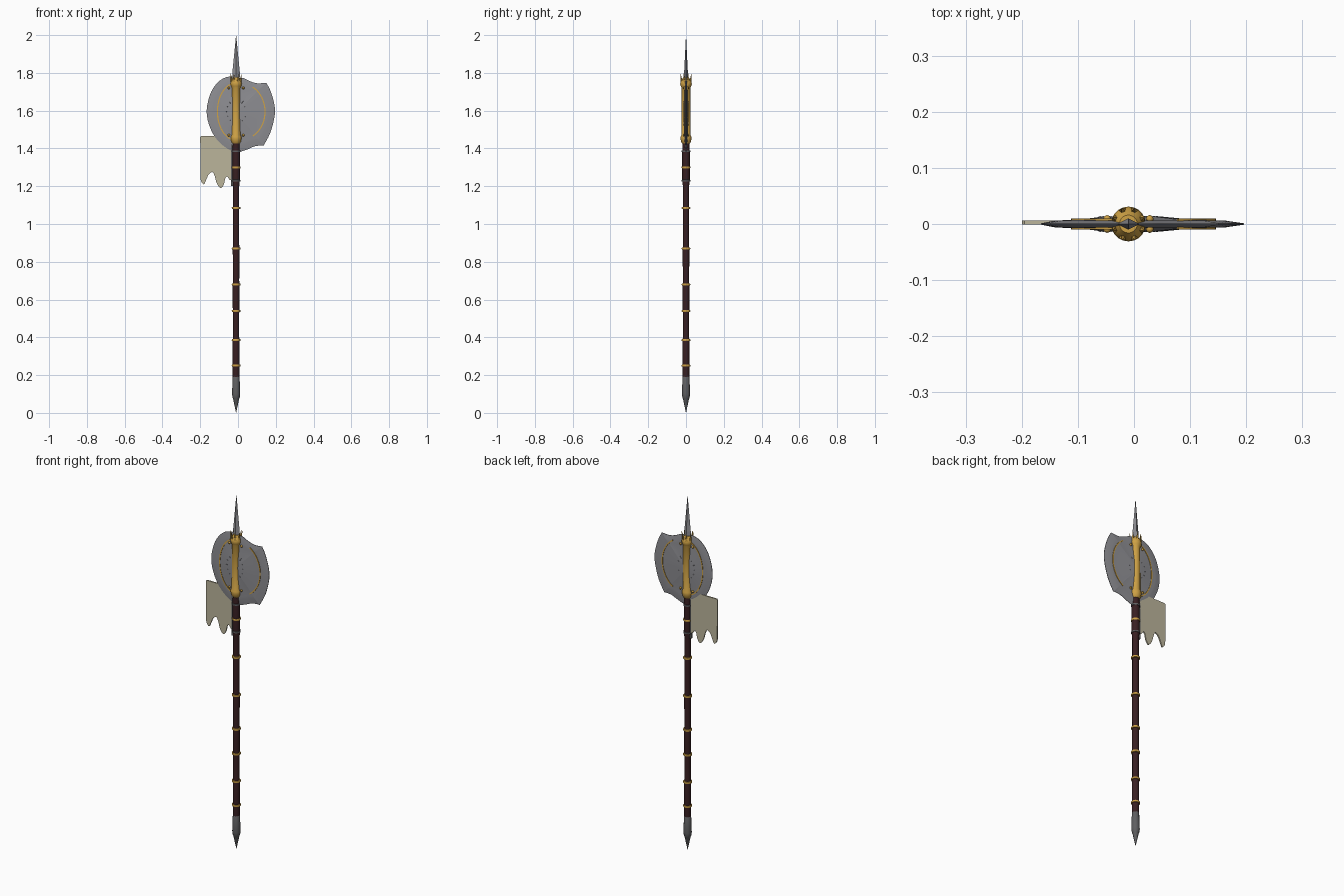
import bpy, bmesh, math
from mathutils import Vector

if "Cube" in bpy.data.objects:
    bpy.data.objects.remove(bpy.data.objects["Cube"])

CX = -0.01  # shaft axis

def mat(name, r, g, b):
    m = bpy.data.materials.new(name)
    m.diffuse_color = (r, g, b, 1)
    m.use_nodes = True
    m.node_tree.nodes["Principled BSDF"].inputs["Base Color"].default_value = m.diffuse_color
    return m

STEEL = mat("blade steel", 0.27, 0.27, 0.29)
DARK = mat("dark steel", 0.115, 0.115, 0.12)
GOLD = mat("gold", 0.62, 0.36, 0.06)
WOOD = mat("dark red wood", 0.04, 0.014, 0.016)
CLOTH = mat("faded cloth", 0.50, 0.46, 0.33)

def finish(name, bm, material, smooth=True, angle=35):
    bmesh.ops.recalc_face_normals(bm, faces=bm.faces[:])
    me = bpy.data.meshes.new(name)
    bm.to_mesh(me)
    bm.free()
    ob = bpy.data.objects.new(name, me)
    bpy.context.collection.objects.link(ob)
    me.materials.append(material)
    if smooth:
        bpy.ops.object.select_all(action='DESELECT')
        ob.select_set(True)
        bpy.context.view_layer.objects.active = ob
        bpy.ops.object.shade_smooth_by_angle(angle=math.radians(angle))
    return ob

def lathe(name, prof, material, n=16, sx=1, sy=1):
    """Spin (radius, z) pairs round the shaft axis."""
    bm = bmesh.new()
    rings = []
    for r, z in prof:
        r = max(r, 0.0003)
        rings.append([bm.verts.new((CX + sx * r * math.cos(2 * math.pi * i / n),
                                    sy * r * math.sin(2 * math.pi * i / n), z)) for i in range(n)])
    for a, b in zip(rings, rings[1:]):
        for i in range(n):
            j = (i + 1) % n
            bm.faces.new((a[i], a[j], b[j], b[i]))
    bm.faces.new(rings[0])
    bm.faces.new(rings[-1])
    return finish(name, bm, material, n > 4)

def curve(pts, closed=True, steps=3):
    """Catmull-Rom smoothing of 2D points."""
    out, n = [], len(pts)
    for i in range(n if closed else n - 1):
        g = (lambda k: Vector(pts[k % n])) if closed else (lambda k: Vector(pts[min(max(k, 0), n - 1)]))
        a, b, c, d = g(i - 1), g(i), g(i + 1), g(i + 2)
        for s in range(steps):
            t = s / steps
            out.append(0.5 * (2 * b + (c - a) * t + (2 * a - 5 * b + 4 * c - d) * t * t
                              + (3 * b - a - 3 * c + d) * t ** 3))
    if not closed:
        out.append(Vector(pts[-1]))
    return out

def plate(name, pts, y0, y1, material):
    """Flat plate from an (x, z) outline."""
    bm = bmesh.new()
    a = [bm.verts.new((p[0], y0, p[1])) for p in pts]
    b = [bm.verts.new((p[0], y1, p[1])) for p in pts]
    bm.faces.new(a)
    bm.faces.new(b[::-1])
    for i in range(len(pts)):
        j = (i + 1) % len(pts)
        bm.faces.new((a[i], b[i], b[j], a[j]))
    return finish(name, bm, material, True, 30)

# Shaft
lathe("shaft", [(0.017, 0.18), (0.0185, 0.20), (0.0185, 0.38), (0.0165, 0.40), (0.0165, 0.53),
                (0.018, 0.56), (0.018, 0.67), (0.0165, 0.70), (0.018, 0.86), (0.0165, 0.89),
                (0.0165, 1.08), (0.0165, 1.20), (0.020, 1.23), (0.020, 1.38), (0.018, 1.45)], WOOD)

# Foot spike
lathe("foot_cap", [(0.0, 0.0), (0.016, 0.075), (0.019, 0.08), (0.0215, 0.10), (0.0185, 0.19), (0.016, 0.195)],
      DARK, 12)

# Shaft rings
for k, z in enumerate((0.25, 0.385, 0.54, 0.68, 0.87, 1.085, 1.30)):
    lathe("shaft_ring_%d" % k, [(0.017, z - 0.006), (0.022, z - 0.005), (0.0235, z),
                                (0.022, z + 0.005), (0.017, z + 0.006)], GOLD)
for k, z in enumerate((1.23, 1.385)):
    lathe("dark_ring_%d" % k, [(0.018, z - 0.005), (0.0225, z - 0.004), (0.0225, z + 0.004), (0.018, z + 0.005)], DARK)

# Steel strap holding the cloth to the shaft
plate("cloth_strap", [(-0.036, 1.20), (-0.024, 1.20), (-0.024, 1.44), (-0.036, 1.44)], -0.006, 0.006, DARK)

# Gold socket
lathe("socket", [(0.019, 1.425), (0.026, 1.435), (0.029, 1.45), (0.029, 1.462), (0.024, 1.472), (0.0235, 1.60),
                 (0.023, 1.72), (0.028, 1.73), (0.031, 1.742), (0.028, 1.755), (0.022, 1.765), (0.016, 1.775)], GOLD, 20)

# Crown of prongs
bm = bmesh.new()
for k in range(8):
    a = 2 * math.pi * (k + 0.5) / 8
    def at(r, da, z):
        return bm.verts.new((CX + r * math.cos(a + da), r * math.sin(a + da), z))
    base = [at(0.020, -0.25, 1.745), at(0.029, -0.25, 1.745), at(0.029, 0.25, 1.745), at(0.020, 0.25, 1.745)]
    tip = at(0.031, 0, 1.798)
    bm.faces.new(base)
    for i in range(4):
        bm.faces.new((base[i], base[(i + 1) % 4], tip))
finish("crown_prongs", bm, GOLD, False)

# Top spike, diamond section
lathe("top_spike", [(0.018, 1.74), (0.020, 1.80), (0.012, 1.88), (0.0, 2.0)], STEEL, 4, 1, 0.5)

# Double axe head: rings shrinking to the centre, thicker inward
outline = [(-0.01, 1.775), (-0.035, 1.782), (-0.08, 1.77), (-0.12, 1.735), (-0.15, 1.68), (-0.166, 1.60),
           (-0.155, 1.53), (-0.125, 1.465), (-0.085, 1.42), (-0.04, 1.39), (0.0, 1.38), (0.05, 1.395),
           (0.09, 1.412), (0.133, 1.416), (0.137, 1.418), (0.17, 1.48), (0.19, 1.55), (0.196, 1.60), (0.189, 1.65),
           (0.17, 1.71), (0.151, 1.745), (0.147, 1.747), (0.10, 1.745), (0.06, 1.757), (0.03, 1.772)]
edge = curve(outline)
bm = bmesh.new()
c = Vector((CX, 1.59))
loops = []
for t, y in ((0.3, 0.013), (0.55, 0.008), (0.78, 0.0065), (0.84, 0.006), (1.0, 0.0012)):
    loops.append([[bm.verts.new((c.x + (p.x - c.x) * t, s * y, c.y + (p.y - c.y) * t)) for p in edge] for s in (-1, 1)])
n = len(edge)
for s in (0, 1):
    mid = bm.verts.new((c.x, (2 * s - 1) * 0.015, c.y))
    for i in range(n):
        j = (i + 1) % n
        bm.faces.new((mid, loops[0][s][i], loops[0][s][j]))
        for a, b in zip(loops, loops[1:]):
            bm.faces.new((a[s][i], a[s][j], b[s][j], b[s][i]))
for i in range(n):
    j = (i + 1) % n
    bm.faces.new((loops[-1][0][i], loops[-1][0][j], loops[-1][1][j], loops[-1][1][i]))
finish("axe_head", bm, STEEL, True, 25)

# Gold trim arcs on each blade, passing through to the back
def arc(cx, rx, rz, a0, a1):
    ang = [math.radians(a0 + (a1 - a0) * i / 20) for i in range(21)]
    outer = [(cx + rx * math.cos(a), 1.595 + rz * math.sin(a)) for a in ang]
    inner = [(cx + (rx - 0.006) * math.cos(a), 1.595 + (rz - 0.006) * math.sin(a)) for a in ang]
    return outer + inner[::-1]

plate("left_trim", arc(CX, 0.102, 0.155, 105, 255), -0.0095, 0.0095, GOLD)
plate("right_trim", arc(0.02, 0.126, 0.15, -62, 62), -0.0095, 0.0095, GOLD)

# Raised steel thorns radiating over the blades, front and back
bm = bmesh.new()
for side, reach in ((-1, 0.082), (1, 0.115)):
    for deg in (-52, -26, 0, 26, 52):
        a = math.radians(deg)
        d = Vector((side * math.cos(a), 0, 1.15 * math.sin(a)))
        w = Vector((-d.z, 0, d.x)) * 0.011
        o = Vector((CX, 0, 1.595))
        ring = [bm.verts.new(o + d * 0.02), bm.verts.new(o + d * 0.05 + w),
                bm.verts.new(o + d * reach), bm.verts.new(o + d * 0.05 - w)]
        for s in (-1, 1):
            peak = bm.verts.new(o + d * 0.05 + Vector((0, s * 0.0145, 0)))
            for i in range(4):
                bm.faces.new((ring[i], ring[(i + 1) % 4], peak))
finish("blade_thorns", bm, STEEL, False)

# Small gold studs beside the socket
bm = bmesh.new()
for x in (-0.048, 0.028):
    for z in (1.47, 1.72):
        for s in (-1, 1):
            r = bmesh.ops.create_uvsphere(bm, u_segments=8, v_segments=6, radius=0.007)
            bmesh.ops.translate(bm, verts=r["verts"], vec=(x, s * 0.009, z))
finish("blade_studs", bm, GOLD)

# Ragged cloth
hem = curve([(-0.199, 1.25), (-0.195, 1.225), (-0.18, 1.21), (-0.168, 1.235), (-0.155, 1.262), (-0.135, 1.275),
             (-0.122, 1.25), (-0.112, 1.215), (-0.092, 1.19), (-0.075, 1.21), (-0.068, 1.24), (-0.058, 1.252),
             (-0.045, 1.235), (-0.034, 1.235), (-0.028, 1.27)], False, 4)
plate("torn_cloth", [(-0.028, 1.466), (-0.195, 1.466), (-0.2, 1.46)] + [tuple(p) for p in hem], -0.001, 0.006, CLOTH)
